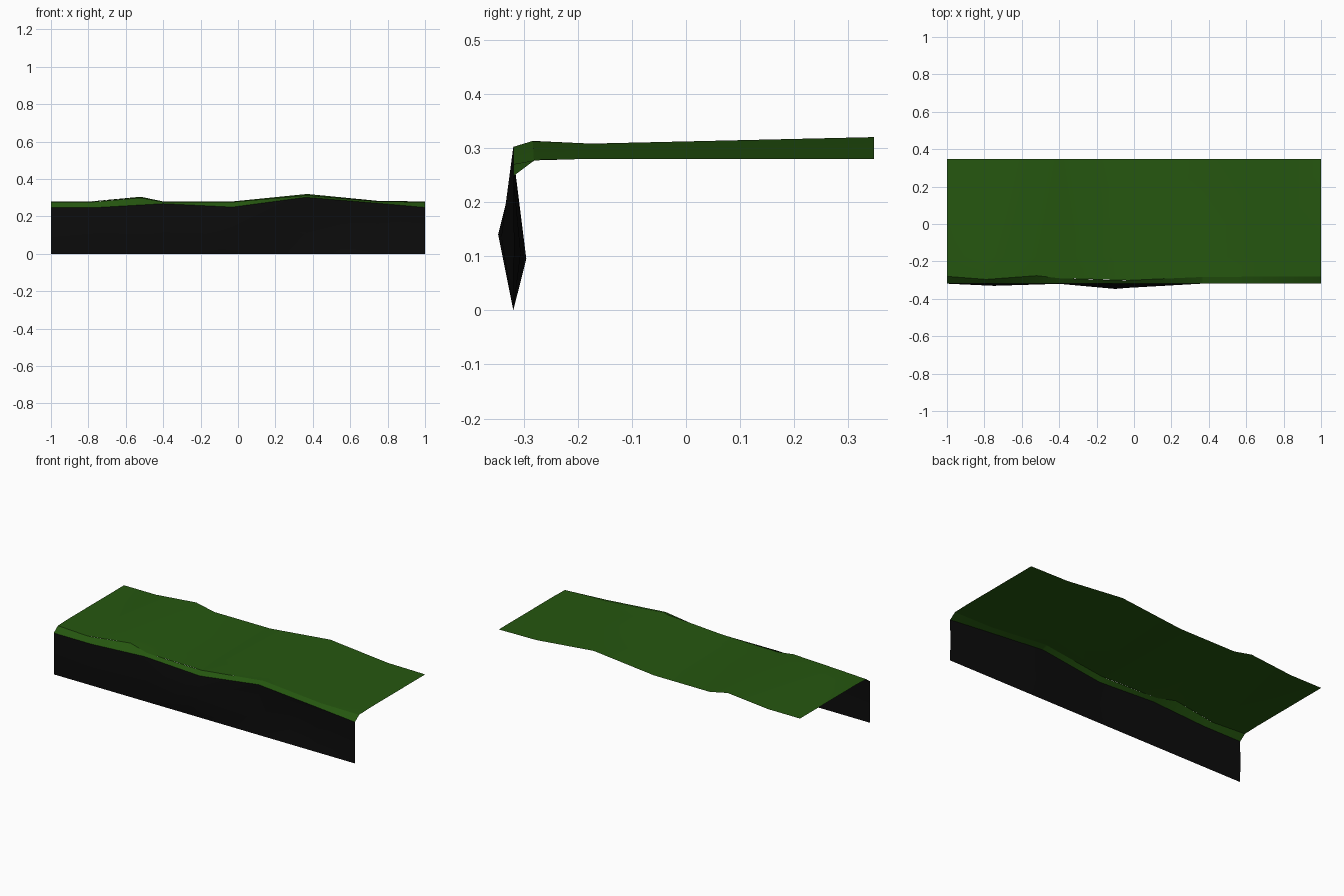
import bpy

old = bpy.data.objects.get("Cube")
if old:
    bpy.data.objects.remove(old)


def make_material(name, colour):
    mat = bpy.data.materials.new(name)
    mat.use_nodes = True
    mat.diffuse_color = (*colour, 1)
    bsdf = next(n for n in mat.node_tree.nodes if n.type == 'BSDF_PRINCIPLED')
    bsdf.inputs["Base Color"].default_value = (*colour, 1)
    bsdf.inputs["Roughness"].default_value = 1.0
    return mat


def sample(points, x):
    """Linear interpolation along a short profile."""
    for (x0, v0), (x1, v1) in zip(points, points[1:]):
        if x <= x1:
            return v0 + (v1 - v0) * (x - x0) / (x1 - x0)
    return points[-1][1]


def make_sheet(name, columns, rows, mat):
    """Skin a strip of quads; each row maps x to (y, z)."""
    verts = [(x, *row(x)) for row in rows for x in columns]
    n = len(columns)
    faces = [(r * n + c, r * n + c + 1, (r + 1) * n + c + 1, (r + 1) * n + c)
             for r in range(len(rows) - 1) for c in range(n - 1)]
    mesh = bpy.data.meshes.new(name)
    mesh.from_pydata(verts, [], faces)
    mesh.materials.append(mat)
    obj = bpy.data.objects.new(name, mesh)
    bpy.context.collection.objects.link(obj)
    bpy.ops.object.select_all(action='DESELECT')
    obj.select_set(True)
    bpy.context.view_layer.objects.active = obj
    bpy.ops.object.shade_smooth_by_angle(angle=0.5)
    return obj


grass = make_material("grass green", (0.019, 0.095, 0.005))
earth = make_material("dark earth", (0.0035, 0.0035, 0.0035))

# Undulating profiles along the bank
crest = [(-1, .28), (-.78, .28), (-.5, .307), (-.4, .28), (-.02, .28),
         (.37, .32), (.75, .283), (1, .28)]
brow = [(-1, .248), (-.75, .248), (-.4, .268), (-.03, .25), (.36, .302),
        (.75, .27), (1, .248)]
lip_y = [(-1, -.28), (-.8, -.297), (-.53, -.275), (-.4, -.29), (-.05, -.302),
         (.37, -.283), (1, -.28)]
bulge = [(-1, -.318), (-.7, -.333), (-.42, -.318), (-.1, -.347), (.35, -.31),
         (.55, -.295), (1, -.318)]
belly_z = [(-1, .12), (-.1, .14), (.55, .095), (1, .12)]


def back_edge(x):
    return .347, sample(crest, x)


def middle(x):
    z = sample(crest, x)
    return -.175, z - max(0, z - .28) * .3 * (x > 0)


def lip(x):
    z = sample(crest, x)
    return sample(lip_y, x), z - max(0, z - .28) * .1 - .003


def brow_edge(x):
    return -.319, sample(brow, x)


def belly(x):
    return sample(bulge, x), sample(belly_z, x)


def foot(x):
    return -.319, 0


top_columns = [-1, -.79, -.52, -.4, -.03, .37, .75, 1]
wall_columns = [-1, -.75, -.4, -.1, -.03, .36, .55, .75, 1]
lip_columns = sorted(set(top_columns + wall_columns))

# Grass top, sloping grass lip and earth wall
make_sheet("grass_top", top_columns, [lip, middle, back_edge], grass)
make_sheet("grass_lip", lip_columns, [brow_edge, lip], grass)
make_sheet("earth_wall", wall_columns, [foot, belly, brow_edge], earth)
